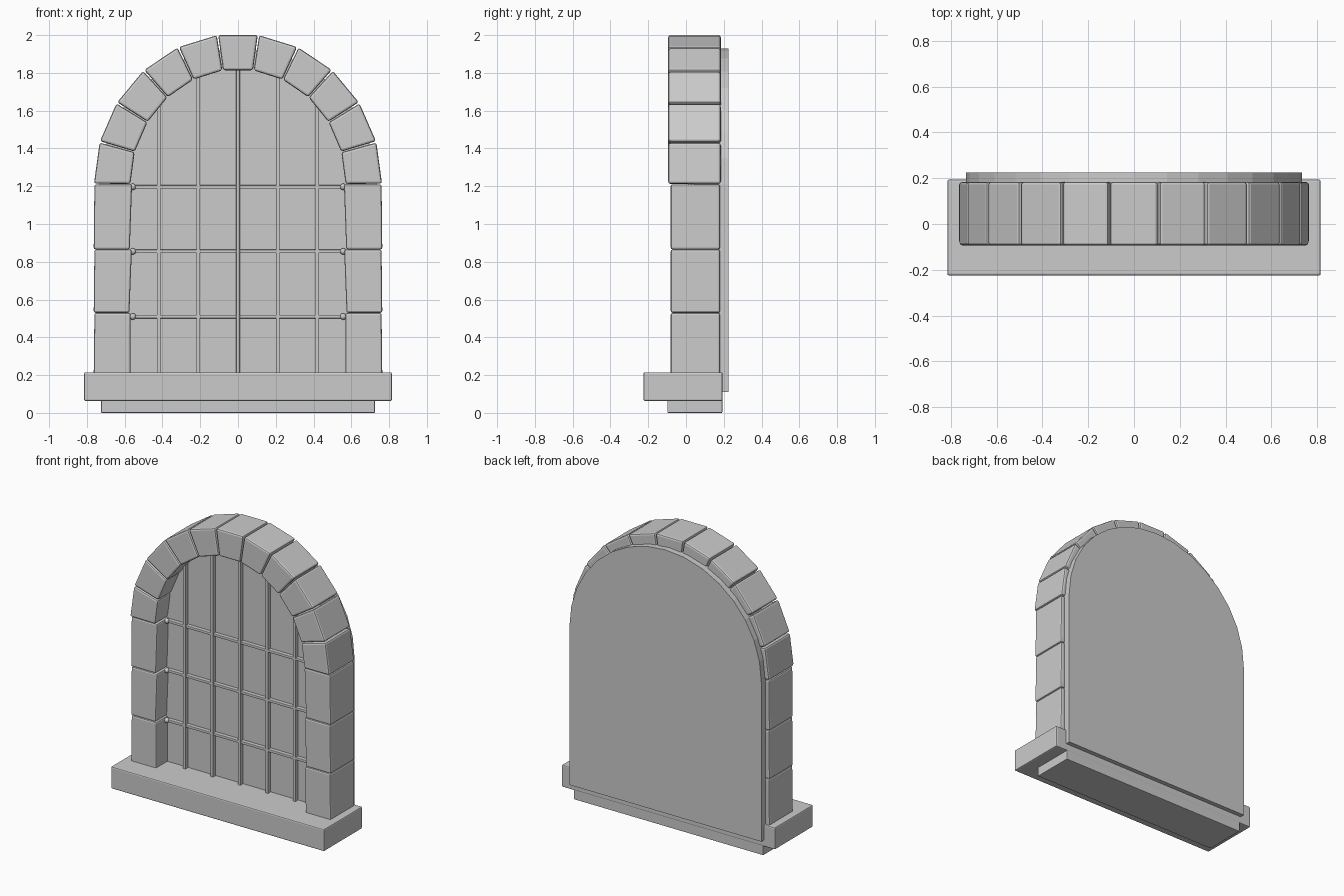
import bpy
import bmesh
from math import sin, cos, pi, radians, sqrt
from mathutils import Vector

cube = bpy.data.objects.get("Cube")
if cube:
    bpy.data.objects.remove(cube, do_unlink=True)

stone = bpy.data.materials.new("grey stone")
stone.use_nodes = True
GREY = (0.6, 0.6, 0.6, 1)
stone.diffuse_color = GREY
stone.node_tree.nodes["Principled BSDF"].inputs["Base Color"].default_value = GREY

SPRING = 1.21          # height where the arch starts
INNER = (0.57, 0.61)   # opening radii in x and z
OUTER = (0.763, 0.798)
STONES = 11


def on_arch(radii, angle):
    return Vector((radii[0] * cos(angle), SPRING + radii[1] * sin(angle)))


def prism(name, outline, y0, y1, bevel=0.0):
    """Extrude an x-z outline from y0 to y1, with softened edges."""
    bm = bmesh.new()
    front = [bm.verts.new((x, y0, z)) for x, z in outline]
    face = bm.faces.new(front)
    out = bmesh.ops.extrude_face_region(bm, geom=[face])
    moved = [g for g in out["geom"] if isinstance(g, bmesh.types.BMVert)]
    bmesh.ops.translate(bm, verts=moved, vec=(0, y1 - y0, 0))
    bmesh.ops.recalc_face_normals(bm, faces=bm.faces)
    mesh = bpy.data.meshes.new(name)
    bm.to_mesh(mesh)
    bm.free()
    return finish(name, mesh, bevel)


def finish(name, mesh, bevel=0.0):
    mesh.materials.append(stone)
    obj = bpy.data.objects.new(name, mesh)
    bpy.context.collection.objects.link(obj)
    if bevel:
        mod = obj.modifiers.new("soft edges", 'BEVEL')
        mod.width = bevel
        mod.segments = 2
        mod.limit_method = 'ANGLE'
        mod.angle_limit = radians(40)
    return obj


def box(name, x0, x1, y0, y1, z0, z1, bevel=0.0):
    return prism(name, [(x0, z0), (x1, z0), (x1, z1), (x0, z1)], y0, y1, bevel)


# Sill and footing
box("footing", -0.725, 0.725, -0.098, 0.192, 0, 0.09, 0.004)
box("sill", -0.815, 0.815, -0.225, 0.194, 0.063, 0.215, 0.008)

# Wedge stones of the arch
step = pi / STONES
for i in range(STONES):
    a, b = i * step, (i + 1) * step
    corners = [on_arch(INNER, a), on_arch(OUTER, a),
               on_arch(OUTER, b), on_arch(INNER, b)]
    gap = (corners[1] - corners[2]).normalized() * 0.002
    corners = [corners[0] - gap, corners[1] - gap * 2,
               corners[2] + gap * 2, corners[3] + gap]
    prism(f"arch_stone_{i + 1}", corners, -0.094, 0.184, 0.012)

# Jamb stones, slightly uneven in width
courses = [(0.2, 0.529, 0.57, 0.568), (0.53, 0.865, 0.575, 0.562),
           (0.866, 1.21, 0.573, 0.561)]
for side, label in ((1, "left"), (-1, "right")):
    for i, (z0, z1, low, high) in enumerate(courses):
        prism(f"{label}_jamb_stone_{i + 1}",
              [(side * low, z0), (side * 0.764, z0),
               (side * 0.76, z1), (side * high, z1)], -0.081, 0.18, 0.01)

# Thick panel with a faceted arched top, filling the opening
panel = [(-0.733, 0.11), (0.733, 0.11)]
panel += [on_arch((0.733, 0.72), i * pi / 16) for i in range(17)]
prism("back_panel", panel, 0.042, 0.225)

# Upright bars, reaching up into the arch
for i in range(-2, 3):
    x = i * 0.21
    top = SPRING + INNER[1] * sqrt(1 - (x / INNER[0]) ** 2) + 0.015
    box(f"upright_bar_{i + 3}", x - 0.01, x + 0.01, 0.012, 0.045, 0.2, top, 0.003)

# Cross bars with round end knobs
for i, z in enumerate((0.51, 0.855, 1.197)):
    box(f"cross_bar_{i + 1}", -0.575, 0.575, 0.016, 0.045, z - 0.009, z + 0.009, 0.003)
    for side, label in ((1, "left"), (-1, "right")):
        bm = bmesh.new()
        bmesh.ops.create_uvsphere(bm, u_segments=12, v_segments=8, radius=0.017)
        bmesh.ops.translate(bm, verts=bm.verts, vec=(side * 0.557, 0.02, z))
        for f in bm.faces:
            f.smooth = True
        mesh = bpy.data.meshes.new("knob")
        bm.to_mesh(mesh)
        bm.free()
        finish(f"{label}_bar_knob_{i + 1}", mesh)
